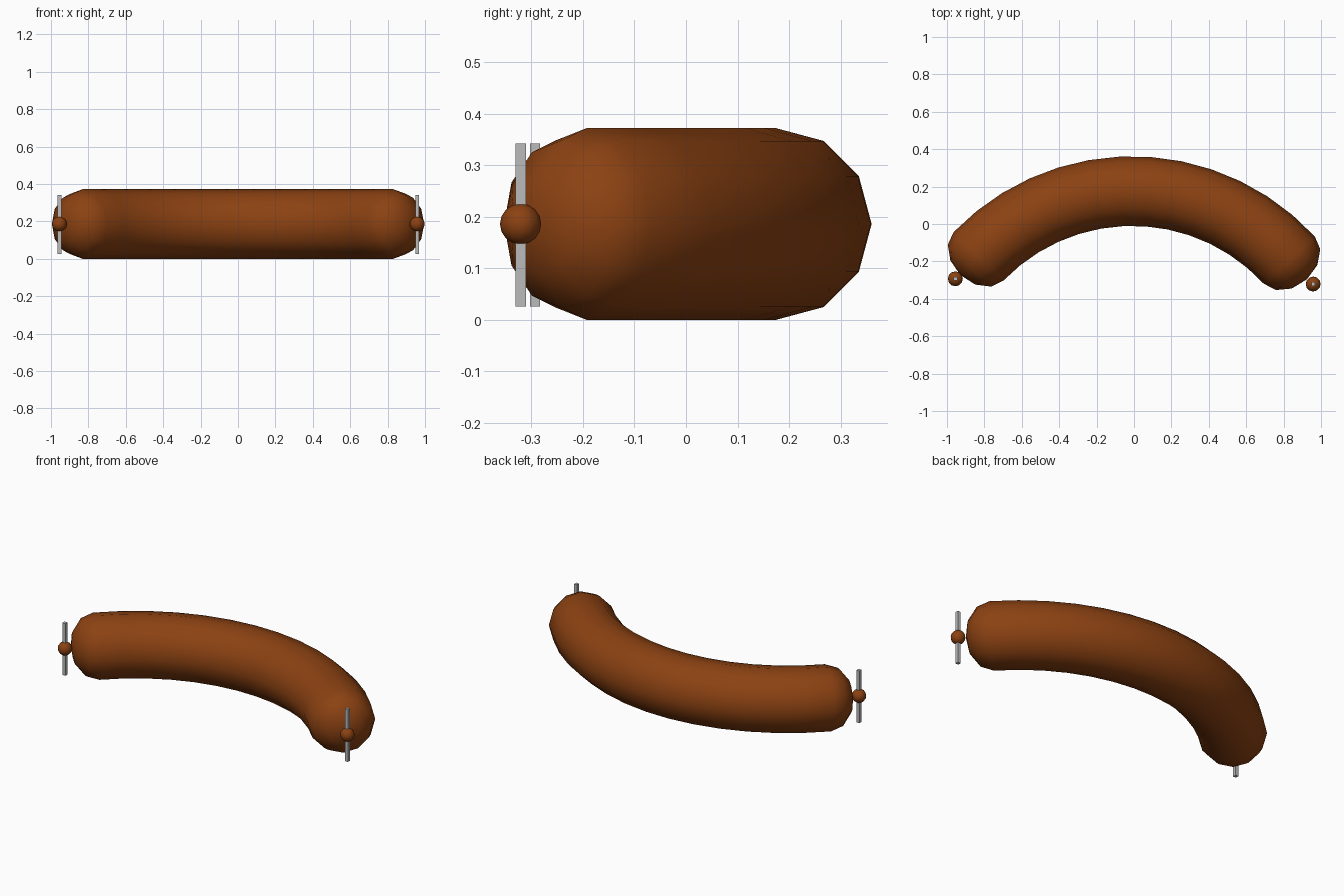
import bpy, bmesh, math
from mathutils import Vector

cube = bpy.data.objects.get("Cube")
if cube:
    bpy.data.objects.remove(cube, do_unlink=True)


def make_material(name, rgb):
    mat = bpy.data.materials.new(name)
    mat.use_nodes = True
    mat.diffuse_color = (*rgb, 1)
    mat.node_tree.nodes["Principled BSDF"].inputs["Base Color"].default_value = (*rgb, 1)
    return mat


brown = make_material("sausage_brown", (0.26, 0.054, 0.006))
grey = make_material("metal_grey", (0.5, 0.5, 0.5))

RADIUS = 0.186       # casing thickness
BEND = 1.141         # bend radius of the centre line
CENTRE = Vector((-0.01, -0.965, RADIUS))
START, END = math.radians(-46), math.radians(47.4)
SEGMENTS, SIDES, CAP_DEPTH = 13, 12, 0.14


def frame(angle):
    """Centre point, outward direction and tangent on the bent centre line."""
    out = Vector((math.sin(angle), math.cos(angle), 0))
    return CENTRE + out * BEND, out, Vector((out.y, -out.x, 0))


# Sausage casing: bent tube with rounded caps
bm = bmesh.new()


def add_ring(angle, radius, shift=0):
    point, out, tangent = frame(angle)
    ring = []
    for i in range(SIDES):
        a = math.tau * i / SIDES
        side = out * math.cos(a) + Vector((0, 0, math.sin(a)))
        ring.append(bm.verts.new(point + tangent * shift + side * radius))
    return ring


cap_angles = [math.radians(30), math.radians(60)]
rings = [add_ring(START, RADIUS * math.cos(c), -CAP_DEPTH * math.sin(c)) for c in reversed(cap_angles)]
rings += [add_ring(START + (END - START) * i / SEGMENTS, RADIUS) for i in range(SEGMENTS + 1)]
rings += [add_ring(END, RADIUS * math.cos(c), CAP_DEPTH * math.sin(c)) for c in cap_angles]

for r1, r2 in zip(rings, rings[1:]):
    for i in range(SIDES):
        j = (i + 1) % SIDES
        bm.faces.new((r1[i], r1[j], r2[j], r2[i]))
for angle, sign, ring in ((START, -1, rings[0]), (END, 1, rings[-1])):
    point, _, tangent = frame(angle)
    tip = bm.verts.new(point + tangent * CAP_DEPTH * sign)
    for i in range(SIDES):
        bm.faces.new((ring[i], ring[(i + 1) % SIDES], tip))
bmesh.ops.recalc_face_normals(bm, faces=bm.faces)
for f in bm.faces:
    f.smooth = True
mesh = bpy.data.meshes.new("sausage_casing")
bm.to_mesh(mesh)
bm.free()
mesh.materials.append(brown)
bpy.context.collection.objects.link(bpy.data.objects.new("sausage_casing", mesh))

# Tied knot and metal pin at each end
for side, x, y in (("left", 0.958, -0.321), ("right", -0.955, -0.293)):
    bpy.ops.mesh.primitive_uv_sphere_add(segments=12, ring_count=8, radius=0.04, location=(x, y, RADIUS))
    knot = bpy.context.object
    knot.name = side + "_end_knot"
    knot.data.materials.append(brown)
    bpy.ops.object.shade_smooth()

    bpy.ops.mesh.primitive_cube_add(size=1, location=(x, y, 0.184))
    pin = bpy.context.object
    pin.name = side + "_end_pin"
    pin.scale = (0.02, 0.02, 0.316)
    pin.data.materials.append(grey)
